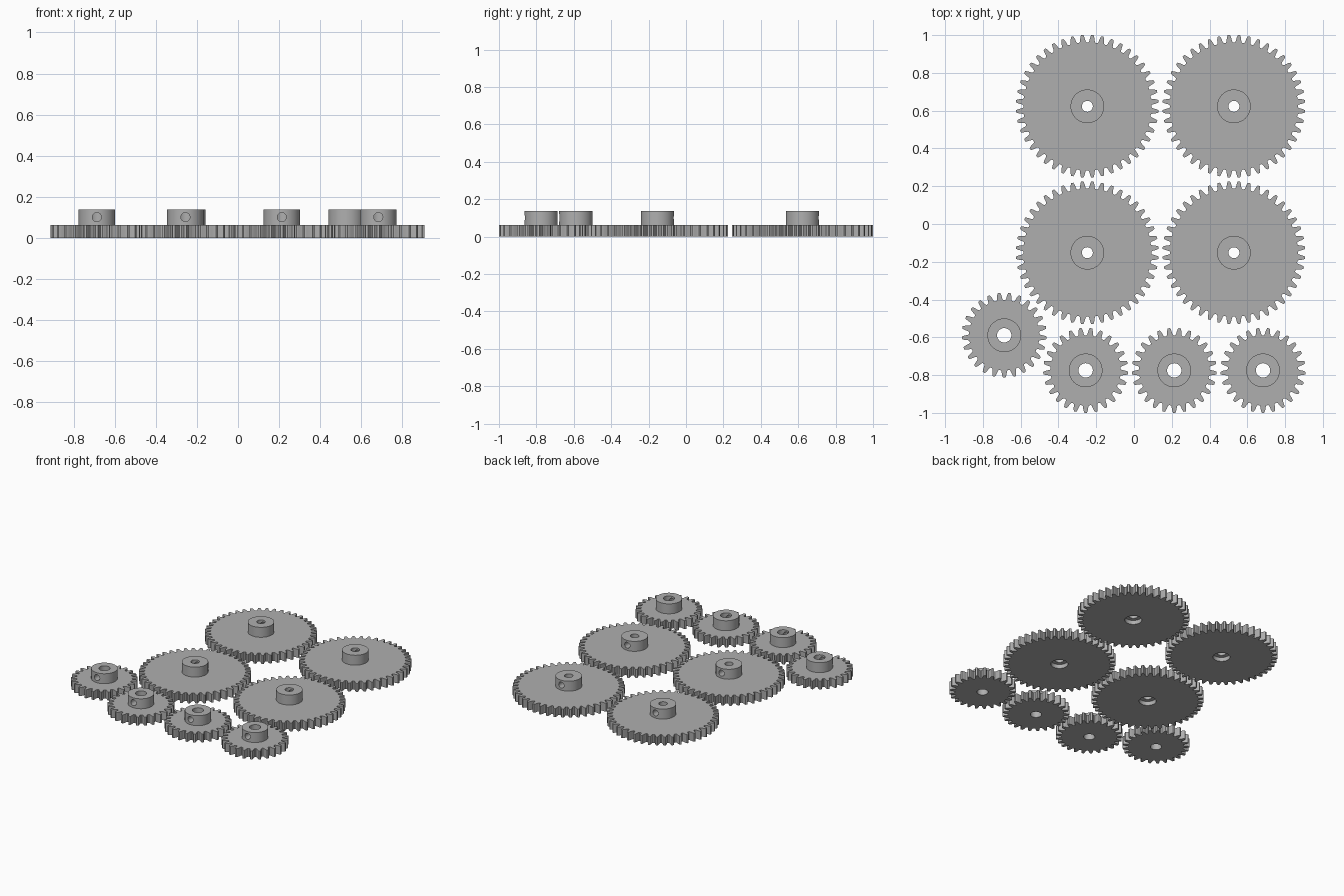
import bpy, bmesh, math
from mathutils import Matrix, Vector

if "Cube" in bpy.data.objects:
    bpy.data.objects.remove(bpy.data.objects["Cube"])

GEAR_H, TOTAL_H, HUB_R = 0.063, 0.137, 0.089

grey = bpy.data.materials.new("plain grey")
grey.diffuse_color = (0.43, 0.43, 0.43, 1)
grey.use_nodes = True
grey.node_tree.nodes["Principled BSDF"].inputs["Base Color"].default_value = grey.diffuse_color


def make_object(name, bm):
    bmesh.ops.recalc_face_normals(bm, faces=bm.faces)
    mesh = bpy.data.meshes.new(name)
    bm.to_mesh(mesh)
    bm.free()
    mesh.materials.append(grey)
    obj = bpy.data.objects.new(name, mesh)
    bpy.context.collection.objects.link(obj)
    return obj


def cylinder(name, radius, start, end, segments=48):
    """Capped cylinder running from start to end."""
    start, end = Vector(start), Vector(end)
    axis = end - start
    turn = axis.to_track_quat('Z', 'Y').to_matrix().to_4x4()
    bm = bmesh.new()
    bmesh.ops.create_cone(bm, cap_ends=True, segments=segments,
                          radius1=radius, radius2=radius, depth=axis.length,
                          matrix=Matrix.Translation((start + end) / 2) @ turn)
    return make_object(name, bm)


def toothed_disc(name, teeth, tip, root, phase):
    """Spur gear blank; phase is the first tooth's position in tooth pitches from -y."""
    depth = tip - root
    # half of one tooth: (offset in pitches, height fraction)
    half = [(-0.40, 0.0), (-0.32, 0.10), (-0.27, 0.32), (-0.225, 0.60), (-0.16, 0.86), (-0.11, 1.0)]
    tooth = half + [(-a, h) for a, h in reversed(half)]
    bm = bmesh.new()
    ring = []
    for k in range(teeth):
        for a, h in tooth:
            ang = -math.pi / 2 + 2 * math.pi * (k + a + phase) / teeth
            r = root + depth * h
            ring.append(bm.verts.new((r * math.cos(ang), r * math.sin(ang), 0)))
    face = bm.faces.new(ring)
    top = bmesh.ops.extrude_face_region(bm, geom=[face])
    bmesh.ops.translate(bm, vec=(0, 0, GEAR_H),
                        verts=[v for v in top["geom"] if isinstance(v, bmesh.types.BMVert)])
    return make_object(name, bm)


def combine(body, tool, operation):
    """Apply a boolean and discard the tool."""
    mod = body.modifiers.new("combine", 'BOOLEAN')
    mod.operation, mod.object, mod.solver = operation, tool, 'EXACT'
    bpy.context.view_layer.objects.active = body
    bpy.ops.object.modifier_apply(modifier=mod.name)
    bpy.data.objects.remove(tool)


def build_gear(name, teeth, tip, root, phase, bore, screw_side, recess=0):
    gear = toothed_disc(name, teeth, tip, root, phase)
    # raised hub
    combine(gear, cylinder("hub", HUB_R, (0, 0, 0.03), (0, 0, TOTAL_H), 64), 'UNION')
    # shaft bore
    combine(gear, cylinder("bore", bore, (0, 0, -0.1), (0, 0, 0.3), 32), 'DIFFERENCE')
    # set screw hole through one side of the hub
    combine(gear, cylinder("screw_hole", 0.022, (0, 0, 0.101),
                           (0, 0.15 * screw_side, 0.101), 24), 'DIFFERENCE')
    # shallow recess under the gear
    if recess:
        combine(gear, cylinder("recess", recess, (0, 0, -0.1), (0, 0, 0.03), 32), 'DIFFERENCE')
    bpy.ops.object.select_all(action='DESELECT')
    gear.select_set(True)
    bpy.context.view_layer.objects.active = gear
    bpy.ops.object.shade_smooth_by_angle(angle=math.radians(25))
    return gear


def place(gear, spots):
    """Put the gear on the first spot and linked copies on the rest."""
    for i, (x, y) in enumerate(spots):
        obj = gear if i == 0 else gear.copy()
        if i:
            obj.name = f"{gear.name}_{i + 1}"
            bpy.context.collection.objects.link(obj)
        obj.location = (x, y, 0)


# four large gears in a square
large = build_gear("large_gear", 44, 0.378, 0.339, 0.5, 0.029, 1, recess=0.058)
place(large, [(x, y) for x in (-0.247, 0.529) for y in (0.623, -0.152)])

# four small gears along the front
small = build_gear("small_gear", 25, 0.225, 0.186, 0.0, 0.038, -1)
place(small, [(-0.687, -0.589), (-0.256, -0.775), (0.213, -0.775), (0.683, -0.775)])
